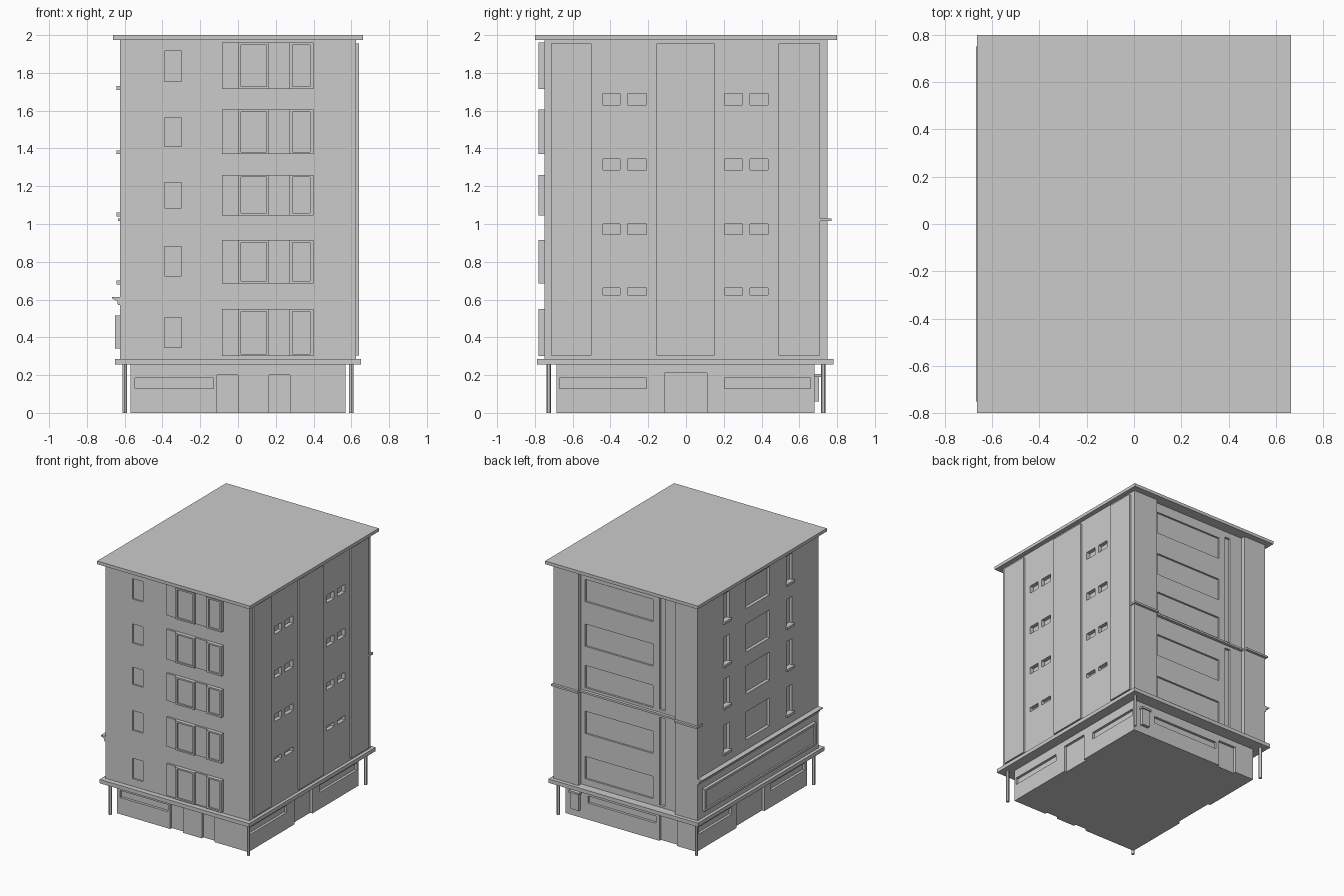
import bpy, bmesh
from mathutils import Matrix, Vector

if "Cube" in bpy.data.objects:
    bpy.data.objects.remove(bpy.data.objects["Cube"])


def finish(name, bm):
    bmesh.ops.recalc_face_normals(bm, faces=bm.faces)
    me = bpy.data.meshes.new(name)
    bm.to_mesh(me)
    bm.free()
    ob = bpy.data.objects.new(name, me)
    bpy.context.collection.objects.link(ob)
    return ob


def boxes(name, items):
    """One object from boxes given as (x0, x1, y0, y1, z0, z1)."""
    bm = bmesh.new()
    for x0, x1, y0, y1, z0, z1 in items:
        c = Vector(((x0 + x1) / 2, (y0 + y1) / 2, (z0 + z1) / 2))
        m = Matrix.Translation(c) @ Matrix.Diagonal((x1 - x0, y1 - y0, z1 - z0, 1))
        bmesh.ops.create_cube(bm, size=1, matrix=m)
    return finish(name, bm)


def prism(name, points, vec):
    """Extrude a flat outline along a vector."""
    bm = bmesh.new()
    face = bm.faces.new([bm.verts.new(p) for p in points])
    ext = bmesh.ops.extrude_face_region(bm, geom=[face])
    verts = [v for v in ext["geom"] if isinstance(v, bmesh.types.BMVert)]
    bmesh.ops.translate(bm, verts=verts, vec=vec)
    if len(bm.faces) == len(points) + 1:
        bm.faces.new([v for v in face.verts])
    return finish(name, bm)


def carve(ob, items):
    """Cut box-shaped recesses into an object."""
    cutter = boxes("recess_cutter", items)
    cutter.hide_render = True
    mod = ob.modifiers.new("recesses", "BOOLEAN")
    mod.operation, mod.solver, mod.object = "DIFFERENCE", "EXACT", cutter
    bpy.context.view_layer.objects.active = ob
    bpy.ops.object.modifier_apply(modifier=mod.name)
    bpy.data.objects.remove(cutter)


# Upper storeys: outline with a recessed middle bay at the back
outline = [(-.625, -.75), (.625, -.75), (.625, .75), (.41, .75),
           (.41, .715), (-.43, .715), (-.43, .75), (-.625, .75)]
body = prism("upper_storeys", [(x, y, .28) for x, y in outline], (0, 0, 1.70))

cuts = []
# Front small windows
for z0, z1 in [(1.755, 1.915), (1.41, 1.56), (1.085, 1.22), (.725, .88), (.345, .505)]:
    cuts.append((-.39, -.30, -.9, -.738, z0, z1))
# Right side paired windows
for z0, z1 in [(1.63, 1.69), (1.285, 1.345), (.945, 1.0), (.625, .66)]:
    for y0, y1 in [(-.44, -.35), (-.31, -.21), (.205, .30), (.34, .435)]:
        cuts.append((.595, .9, y0, y1, z0, z1))
# Left side windows, with sills on the narrow ones
sills = []
for z in (1.73, 1.39, 1.06, .70):
    cuts.append((-.9, -.60, -.145, .15, z - .01, z + .21))
    for s in (-.39, .39):
        cuts.append((-.9, -.60, s - .035, s + .035, z, z + .21))
        sills.append((-.642, -.59, s - .045, s + .045, z - .02, z))
# Back wide windows and narrow vertical slots
for z in (1.725, 1.375, 1.05, .69, .335):
    cuts.append((-.215, .375, .70, .9, z, z + .175))
for z0, z1 in [(.30, .99), (1.05, 1.93)]:
    cuts.append((-.32, -.27, .695, .9, z0, z1))
carve(body, cuts)
boxes("left_window_sills", sills)

# Roof, podium slab and back ledge following the bay
boxes("roof_slab", [(-.663, .663, -.8, .8, 1.975, 2.0)])
boxes("podium_slab", [(-.65, .65, -.79, .78, .255, .285)])
boxes("back_ledge", [(.405, .635, .70, .77, 1.015, 1.03),
                     (-.435, .405, .70, .738, 1.015, 1.03),
                     (-.635, -.435, .70, .77, 1.015, 1.03)])

# Right side wall panels
boxes("right_wall_panels", [(.60, .64, y0, y1, .305, 1.955)
                            for y0, y1 in [(-.715, -.50), (-.155, .15), (.49, .71)]])

# Front window bays: backing panel and two raised frames with sunken panes
for z0, z1 in [(1.715, 1.96), (1.37, 1.605), (1.045, 1.26), (.685, .915), (.30, .55)]:
    boxes("front_bay_panel", [(-.085, .40, -.765, -.74, z0, z1)])
    for x0, x1, b in [(0, .165, .015), (.27, .40, .018)]:
        frame = boxes("front_bay_frame", [(x0, x1, -.78, -.745, z0, z1)])
        carve(frame, [(x0 + b, x1 - b, -.9, -.768, z0 + .012, z1 - .012)])

# Left side canopy and framed long window
canopy = [(-.60, .57), (-.635, .57), (-.64, .592), (-.667, .606), (-.667, .613), (-.60, .613)]
prism("left_canopy", [(x, -.75, z) for x, z in canopy], (0, 1.5, 0))
shopfront = boxes("left_long_window", [(-.65, -.60, -.69, .69, .34, .515)])
carve(shopfront, [(-.9, -.638, -.67, .67, .357, .498)])

# Ground floor with strip windows and doorways
ground = boxes("ground_floor", [(-.57, .57, -.685, .68, 0, .265)])
d = .02
carve(ground, [
    (-.545, -.13, -.9, -.685 + d, .13, .185),
    (-.11, 0, -.9, -.685 + d, -.1, .20),
    (.165, .275, -.9, -.685 + d, -.1, .20),
    (.57 - d, .9, -.67, -.21, .13, .185),
    (.57 - d, .9, .205, .66, .13, .185),
    (.57 - d, .9, -.115, .11, -.1, .21),
    (-.215, .375, .68 - d, .9, .13, .185),
    (-.40, -.245, .68 - d, .9, -.1, .21),
    (-.9, -.57 + d, -.66, -.24, .13, .185),
    (-.9, -.57 + d, .25, .66, .13, .185),
    (-.9, -.57 + d, -.16, .19, -.1, .21),
])

# Wall-mounted box at the back, with a small hood
boxes("back_wall_box", [(.44, .51, .67, .705, .06, .19), (.43, .52, .67, .715, .19, .205)])

# Corner columns
bm = bmesh.new()
for sx in (-1, 1):
    for sy in (-1, 1):
        bmesh.ops.create_cone(bm, cap_ends=True, segments=12, radius1=.012, radius2=.012,
                              depth=.262, matrix=Matrix.Translation((sx * .60, sy * .727, .131)))
columns = finish("corner_columns", bm)
bpy.context.view_layer.objects.active = columns
columns.select_set(True)
bpy.ops.object.shade_smooth_by_angle()
